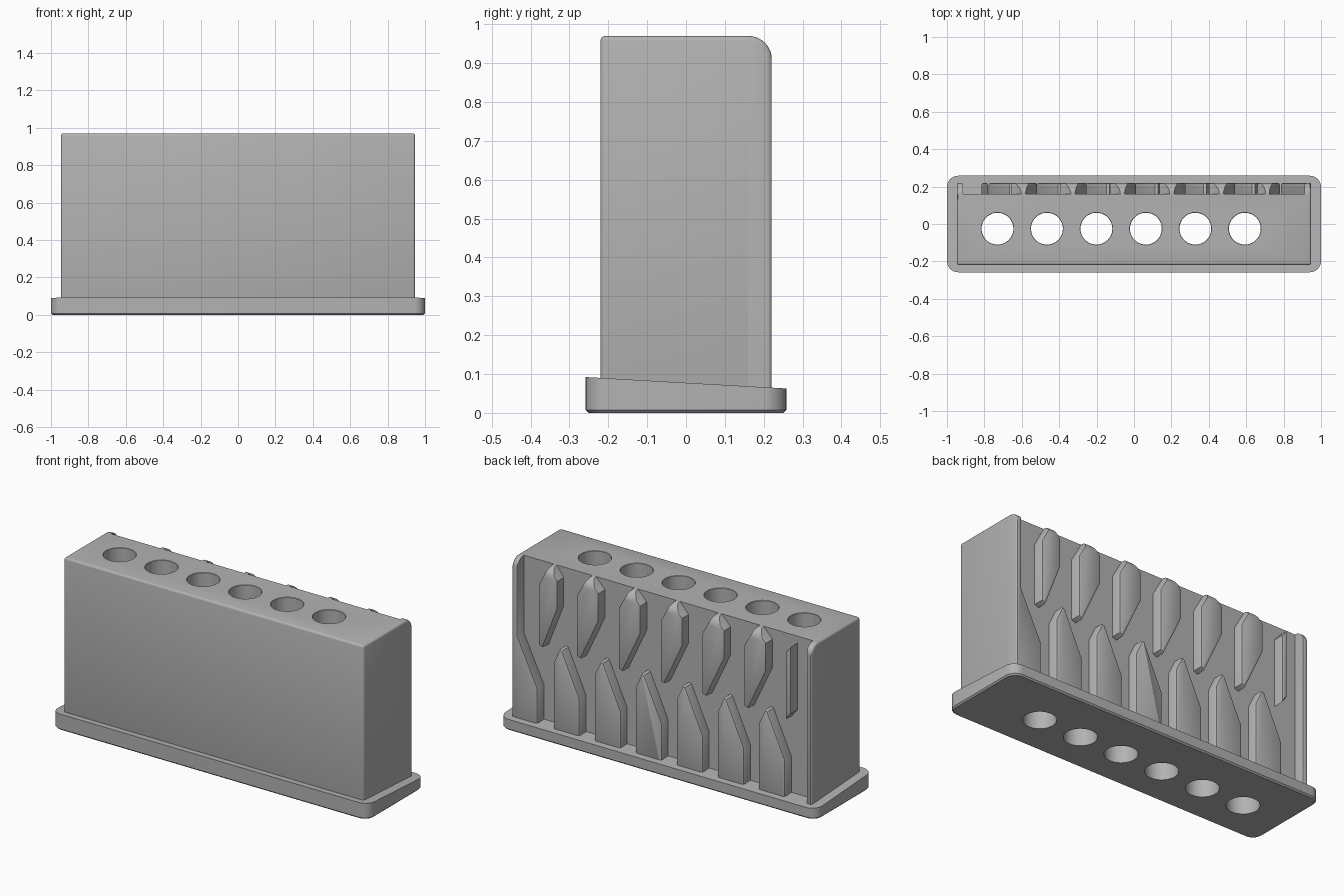
import bpy, bmesh, math
from mathutils import Vector

cube = bpy.data.objects.get("Cube")
if cube:
    bpy.data.objects.remove(cube, do_unlink=True)

grey = bpy.data.materials.new("neutral_grey")
grey.use_nodes = True
colour = (0.45, 0.45, 0.45, 1)
grey.diffuse_color = colour
grey.node_tree.nodes["Principled BSDF"].inputs["Base Color"].default_value = colour


def finish(bm, name):
    bmesh.ops.recalc_face_normals(bm, faces=bm.faces)
    mesh = bpy.data.meshes.new(name)
    bm.to_mesh(mesh)
    bm.free()
    mesh.materials.append(grey)
    obj = bpy.data.objects.new(name, mesh)
    bpy.context.collection.objects.link(obj)
    return obj


def prism(bm, points, axis_vector):
    """Extrude a closed outline along a vector."""
    face = bm.faces.new([bm.verts.new(p) for p in points])
    new = bmesh.ops.extrude_face_region(bm, geom=[face])["geom"]
    verts = [v for v in new if isinstance(v, bmesh.types.BMVert)]
    bmesh.ops.translate(bm, verts=verts, vec=axis_vector)
    bmesh.ops.recalc_face_normals(bm, faces=bm.faces)
    return verts


def bevel(bm, edges, width, segments):
    bmesh.ops.bevel(bm, geom=edges, offset=width, segments=segments,
                    profile=0.5, affect='EDGES', clamp_overlap=True)


def box(name, lo, hi):
    bm = bmesh.new()
    prism(bm, [(lo[0], lo[1], lo[2]), (hi[0], lo[1], lo[2]),
               (hi[0], hi[1], lo[2]), (lo[0], hi[1], lo[2])], (0, 0, hi[2] - lo[2]))
    return finish(bm, name)


def combine(obj, tool, operation):
    mod = obj.modifiers.new("combine", 'BOOLEAN')
    mod.object, mod.operation, mod.solver = tool, operation, 'EXACT'
    bpy.context.view_layer.objects.active = obj
    bpy.ops.object.modifier_apply(modifier=mod.name)


# Outer envelope: softened block with a large round along its top back edge
W, FRONT, BACK, RECESS, TOP = 0.947, -0.22, 0.221, 0.16, 0.97
bm = bmesh.new()
round_r = BACK - RECESS
outline = [(-W, FRONT, 0.02), (-W, FRONT, TOP)]
for i in range(9):
    a = math.pi / 2 * (1 - i / 8)
    outline.append((-W, RECESS + round_r * math.cos(a), TOP - round_r + round_r * math.sin(a)))
outline.append((-W, BACK, 0.02))
prism(bm, outline, (2 * W, 0, 0))
bevel(bm, [e for e in bm.edges if e.calc_face_angle(0) > 0.6], 0.012, 3)
envelope = finish(bm, "envelope")
envelope.hide_render = True

# Main block, cut flat behind
block = box("main_block", (-1.1, -0.5, 0.03), (1.1, RECESS, 1.1))
combine(block, envelope, 'INTERSECT')

# Base plate with rounded corners and a top falling towards the back
bm = bmesh.new()
HX, HY, R = 1.0, 0.258, 0.06
corners = []
for k, (sx, sy) in enumerate([(1, 1), (-1, 1), (-1, -1), (1, -1)]):
    for i in range(9):
        a = math.pi / 2 * (k + i / 8)
        corners.append((sx * (HX - R) + R * math.cos(a), sy * (HY - R) + R * math.sin(a), 0))
top = prism(bm, corners, (0, 0, 0.08))
for v in top:
    v.co.z = 0.0775 - 0.057 * v.co.y
bevel(bm, [e for e in bm.edges if all(v.co.z < 0.001 for v in e.verts)], 0.008, 1)
base = finish(bm, "base_plate")

# Row of round through holes
PITCH = 0.2645
bm = bmesh.new()
for i in range(6):
    made = bmesh.ops.create_cone(bm, cap_ends=True, segments=48, radius1=0.085, radius2=0.085, depth=3)
    bmesh.ops.translate(bm, verts=made["verts"], vec=(-0.73 + PITCH * i, -0.025, 0.5))
# Flared rims at the top of the holes
hole_cutter = finish(bm, "hole_cutter")
bm = bmesh.new()
for i in range(6):
    made = bmesh.ops.create_cone(bm, cap_ends=True, segments=48, radius1=0.08, radius2=0.1, depth=0.02)
    bmesh.ops.translate(bm, verts=made["verts"], vec=(-0.73 + PITCH * i, -0.025, TOP + 0.003))
rim_cutter = finish(bm, "rim_cutter")
for part in (block, base):
    combine(part, hole_cutter, 'DIFFERENCE')
combine(block, rim_cutter, 'DIFFERENCE')

# Ribs on the back, drawn as (x, z) outlines
ribs = []


def rib(name, points):
    bm = bmesh.new()
    prism(bm, [(x, RECESS - 0.01, z) for x, z in points], (0, BACK - RECESS + 0.009, 0))
    bevel(bm, [e for e in bm.edges if all(v.co.y > RECESS for v in e.verts)], 0.012, 2)
    obj = finish(bm, name)
    combine(obj, envelope, 'INTERSECT')
    ribs.append(obj)


def upper_rib(name, p, left, right):
    rib(name, [(p + left, 0.86), (p, 0.985), (p - right, 0.91), (p - right, 0.75),
               (p + left - 0.025, 0.505), (p + left, 0.515)])


for i in range(5):
    upper_rib(f"upper_rib_{i + 1}", -0.588 + PITCH * i, 0.07, 0.07)
upper_rib("upper_rib_6", 0.715, 0.065, 0.055)
for i in range(6):
    r = -0.61 + PITCH * 0.98 * i
    rib(f"lower_rib_{i + 1}", [(r, 0.04), (r, 0.44), (r - 0.04, 0.525), (r - 0.055, 0.52),
                               (r - 0.167, 0.275), (r - 0.167, 0.04)])
rib("narrow_rib", [(-0.78, 0.89), (-0.815, 0.93), (-0.815, 0.55), (-0.78, 0.505)])
rib("left_edge_rib", [(1.0, 0.04), (1.0, 1.05), (0.912, 1.05), (0.912, 0.53), (0.785, 0.265), (0.785, 0.04)])
rib("right_edge_rib", [(-1.0, 0.04), (-1.0, 1.05), (-0.913, 1.05), (-0.913, 0.04)])

for tool in (envelope, hole_cutter, rim_cutter):
    bpy.data.objects.remove(tool, do_unlink=True)

# Smooth rounds, keep sharp edges
bpy.ops.object.select_all(action='DESELECT')
for obj in [block, base] + ribs:
    obj.select_set(True)
bpy.context.view_layer.objects.active = block
bpy.ops.object.shade_smooth_by_angle(angle=math.radians(30))
